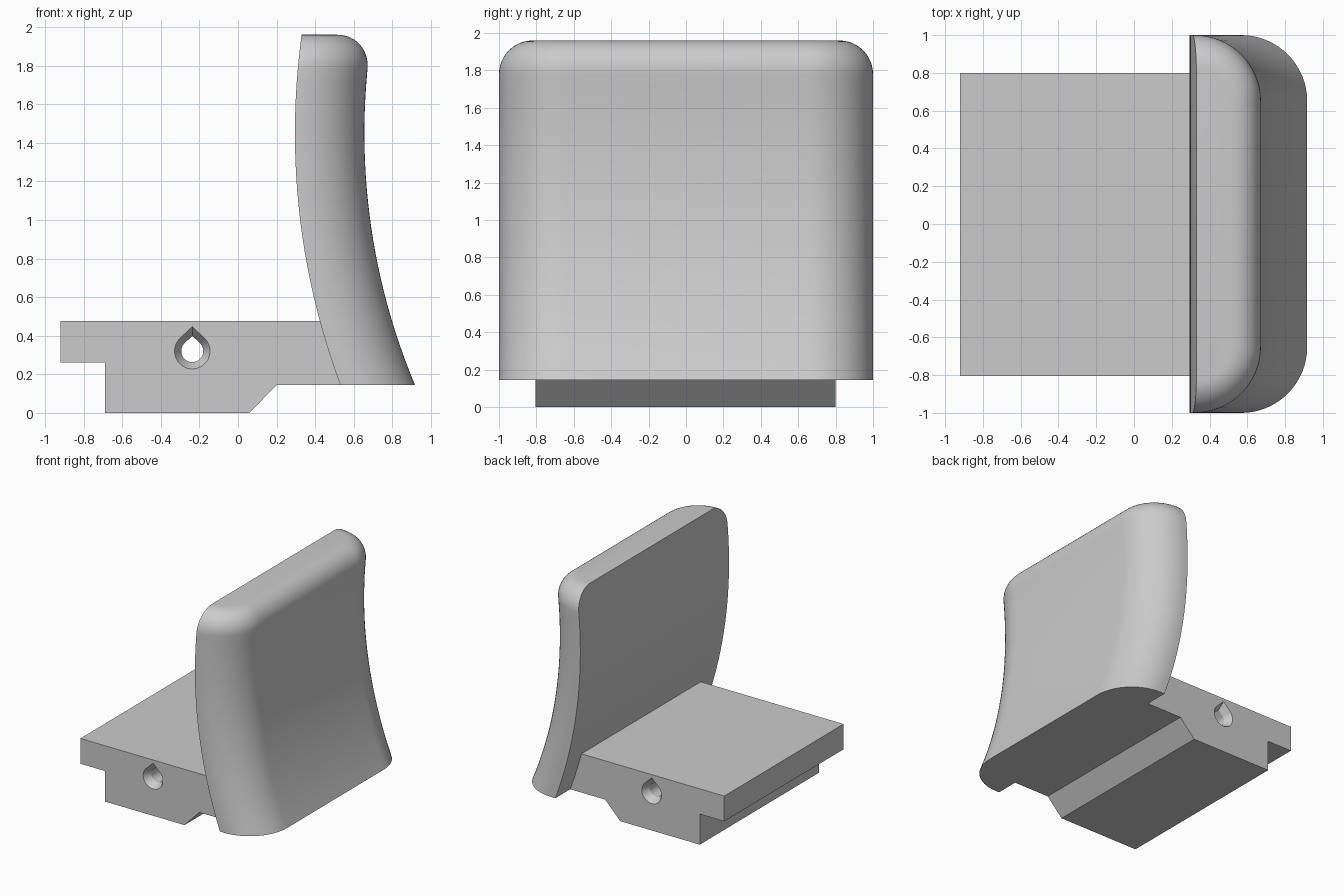
import bpy, bmesh, math

if "Cube" in bpy.data.objects:
    bpy.data.objects.remove(bpy.data.objects["Cube"])

grey = bpy.data.materials.new("plain grey")
grey.diffuse_color = (0.6, 0.6, 0.6, 1)
grey.use_nodes = True
grey.node_tree.nodes["Principled BSDF"].inputs["Base Color"].default_value = grey.diffuse_color


def loft(name, rings, smooth):
    """Skin a list of equal-length closed rings and cap both ends."""
    bm = bmesh.new()
    loops = [[bm.verts.new(p) for p in ring] for ring in rings]
    n = len(loops[0])
    for a, b in zip(loops, loops[1:]):
        for i in range(n):
            j = (i + 1) % n
            bm.faces.new((a[i], a[j], b[j], b[i]))
    bm.faces.new(loops[0])
    bm.faces.new(loops[-1])
    bmesh.ops.recalc_face_normals(bm, faces=bm.faces)
    mesh = bpy.data.meshes.new(name)
    bm.to_mesh(mesh)
    bm.free()
    mesh.materials.append(grey)
    obj = bpy.data.objects.new(name, mesh)
    bpy.context.collection.objects.link(obj)
    if smooth:
        bpy.ops.object.select_all(action='DESELECT')
        obj.select_set(True)
        bpy.context.view_layer.objects.active = obj
        bpy.ops.object.shade_smooth_by_angle(angle=math.radians(30))
    return obj


# Curved plate: inner and outer faces are concentric arcs in side profile
ARC_X, ARC_Z = 4.035, 1.45
BOTTOM, TOP, FILLET, CORNER = 0.145, 1.96, 0.18, 0.35


def arc_x(radius, z):
    return ARC_X - math.sqrt(radius ** 2 - (z - ARC_Z) ** 2)


def plate_ring(z, inset):
    inner, outer = arc_x(3.74, z), arc_x(3.38, z) - inset
    w, r = 1 - inset, CORNER - inset
    half = [(inner, w)]
    for k in range(17):
        a = math.pi / 2 * (1 - k / 16)
        half.append((outer - r + r * math.cos(a), w - r + r * math.sin(a)))
    return [(x, y, z) for x, y in half] + [(x, -y, z) for x, y in reversed(half)]


rings = []
for k in range(25):
    rings.append(plate_ring(BOTTOM + (TOP - FILLET - BOTTOM) * k / 24, 0))
for k in range(1, 13):
    a = math.pi / 2 * k / 12
    rings.append(plate_ring(TOP - FILLET + FILLET * math.sin(a),
                            FILLET * (1 - math.cos(a))))
loft("curved_plate", rings, True)

# Mounting block: stepped profile ending against the plate's inner arc
profile = [(-0.92, 0.475), (-0.92, 0.26), (-0.69, 0.26), (-0.69, 0),
           (0.06, 0), (0.2, 0.145)]
for k in range(7):
    z = 0.145 + 0.33 * k / 6
    profile.append((arc_x(3.74, z) + 0.002, z))
block = loft("mounting_block",
             [[(x, y, z) for x, z in profile] for y in (-0.805, 0.8)], False)


# Teardrop hole through the block, flared at both ends
def teardrop(r, y):
    cx, cz = -0.237, 0.32
    pts = [(cx, y, cz + r * math.sqrt(2) * 0.98)]
    for k in range(33):
        a = math.radians(135 + 270 * k / 32)
        pts.append((cx + r * math.cos(a), y, cz + r * math.sin(a)))
    return pts


sections = [(0.098, -0.815), (0.092, -0.805), (0.057, -0.745),
            (0.057, 0.74), (0.092, 0.8), (0.098, 0.81)]
cutter = loft("hole_cutter", [teardrop(r, y) for r, y in sections], True)
cutter.hide_render = True
cutter.hide_viewport = True
cut = block.modifiers.new("teardrop_hole", 'BOOLEAN')
cut.operation = 'DIFFERENCE'
cut.solver = 'EXACT'
cut.object = cutter
